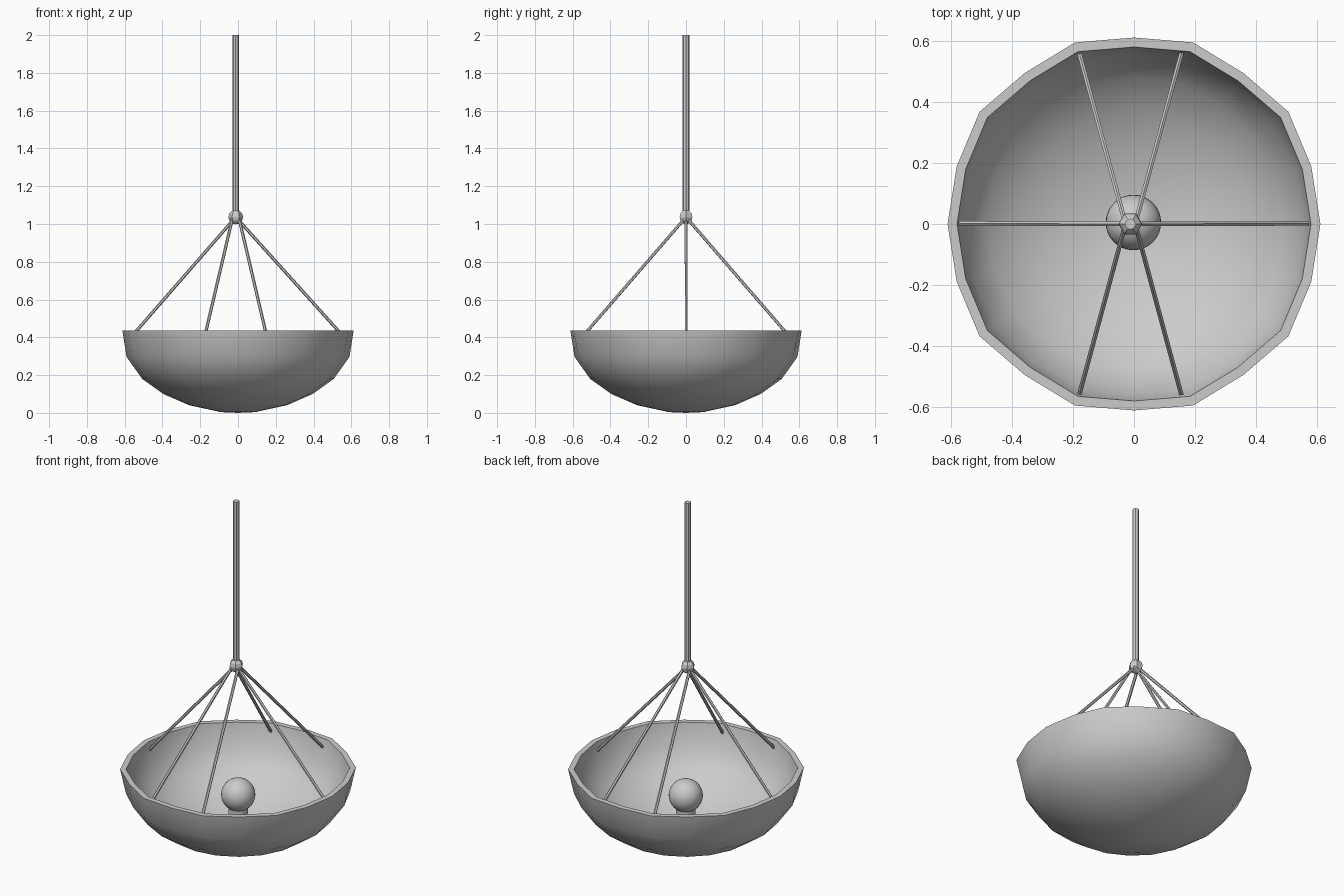
import bpy, bmesh, math
from mathutils import Vector

if "Cube" in bpy.data.objects:
    bpy.data.objects.remove(bpy.data.objects["Cube"])

RIM_Z = 0.435
SIDES = 20
HUB = Vector((-0.012, 0, 1.037))

metal = bpy.data.materials.new("grey_metal")
metal.diffuse_color = (0.66, 0.66, 0.66, 1)
metal.use_nodes = True
metal.node_tree.nodes["Principled BSDF"].inputs["Base Color"].default_value = metal.diffuse_color


def finish(bm, name, angle=None):
    mesh = bpy.data.meshes.new(name)
    bm.to_mesh(mesh)
    bm.free()
    mesh.materials.append(metal)
    ob = bpy.data.objects.new(name, mesh)
    bpy.context.collection.objects.link(ob)
    if angle:
        bpy.ops.object.select_all(action='DESELECT')
        ob.select_set(True)
        bpy.context.view_layer.objects.active = ob
        bpy.ops.object.shade_smooth_by_angle(angle=math.radians(angle))
    return ob


def rod(name, a, b, radius, sides, angle=None):
    a, b = Vector(a), Vector(b)
    bm = bmesh.new()
    bmesh.ops.create_cone(bm, cap_ends=True, segments=sides, radius1=radius,
                          radius2=radius, depth=(b - a).length)
    ob = finish(bm, name, angle)
    ob.location = (a + b) / 2
    ob.rotation_mode = 'QUATERNION'
    ob.rotation_quaternion = (b - a).to_track_quat('Z', 'Y')
    return ob


# Bowl: closed profile (outside up, over the rim, inside down) turned in 20 sides
profile = [(0.09, 0.004), (0.26, 0.041), (0.395, 0.1), (0.507, 0.18), (0.59, 0.296),
           (0.612, RIM_Z), (0.581, RIM_Z),
           (0.56, 0.306), (0.482, 0.203), (0.375, 0.128), (0.245, 0.071), (0.085, 0.035)]
bm = bmesh.new()
rings = []
for r, z in profile:
    ring = []
    for step in range(SIDES):
        # alternate rim corners stick out a little
        bump = 0.024 if step % 2 == 0 and step % 10 else 0
        k = r * (1 + bump * (z / RIM_Z) ** 2)
        a = 2 * math.pi * step / SIDES
        ring.append(bm.verts.new((k * math.cos(a), k * math.sin(a), z)))
    rings.append(ring)
for lo, hi in zip(rings, rings[1:]):
    for i in range(SIDES):
        j = (i + 1) % SIDES
        bm.faces.new((lo[i], lo[j], hi[j], hi[i]))
for ring, z in ((rings[0], 0.0), (rings[-1], 0.032)):
    pole = bm.verts.new((0, 0, z))
    for i in range(SIDES):
        bm.faces.new((ring[i], ring[(i + 1) % SIDES], pole))
bmesh.ops.recalc_face_normals(bm, faces=bm.faces)
finish(bm, "bowl", 45)

# Lamp holder and bulb
rod("bulb_socket", (-0.002, 0.005, 0.015), (-0.002, 0.005, 0.205), 0.053, 16, 40)
bm = bmesh.new()
bmesh.ops.create_uvsphere(bm, u_segments=32, v_segments=16, radius=0.091)
finish(bm, "bulb", 60).location = (-0.002, 0.005, 0.28)

# Hub and ceiling pole
bm = bmesh.new()
bmesh.ops.create_uvsphere(bm, u_segments=6, v_segments=6, radius=0.039)
hub = finish(bm, "hub")
hub.location = HUB
hub.rotation_euler.z = math.radians(30)
rod("ceiling_pole", HUB, (HUB.x, 0, 2.0), 0.018, 8)

# Six suspension rods from the hub to the inside of the rim
rod("suspension_rod_left", HUB, (-0.578, 0.002, 0.388), 0.0085, 6)
rod("suspension_rod_right", HUB, (0.573, 0.002, 0.388), 0.0085, 6)
for sx in (-1, 1):
    for sy in (-1, 1):
        rod(f"suspension_rod_{'left' if sx < 0 else 'right'}_{'front' if sy < 0 else 'back'}",
            HUB + Vector((sx * 0.016, 0, 0)),
            (HUB.x + sx * 0.168, sy * 0.562, 0.388), 0.0085, 6)
